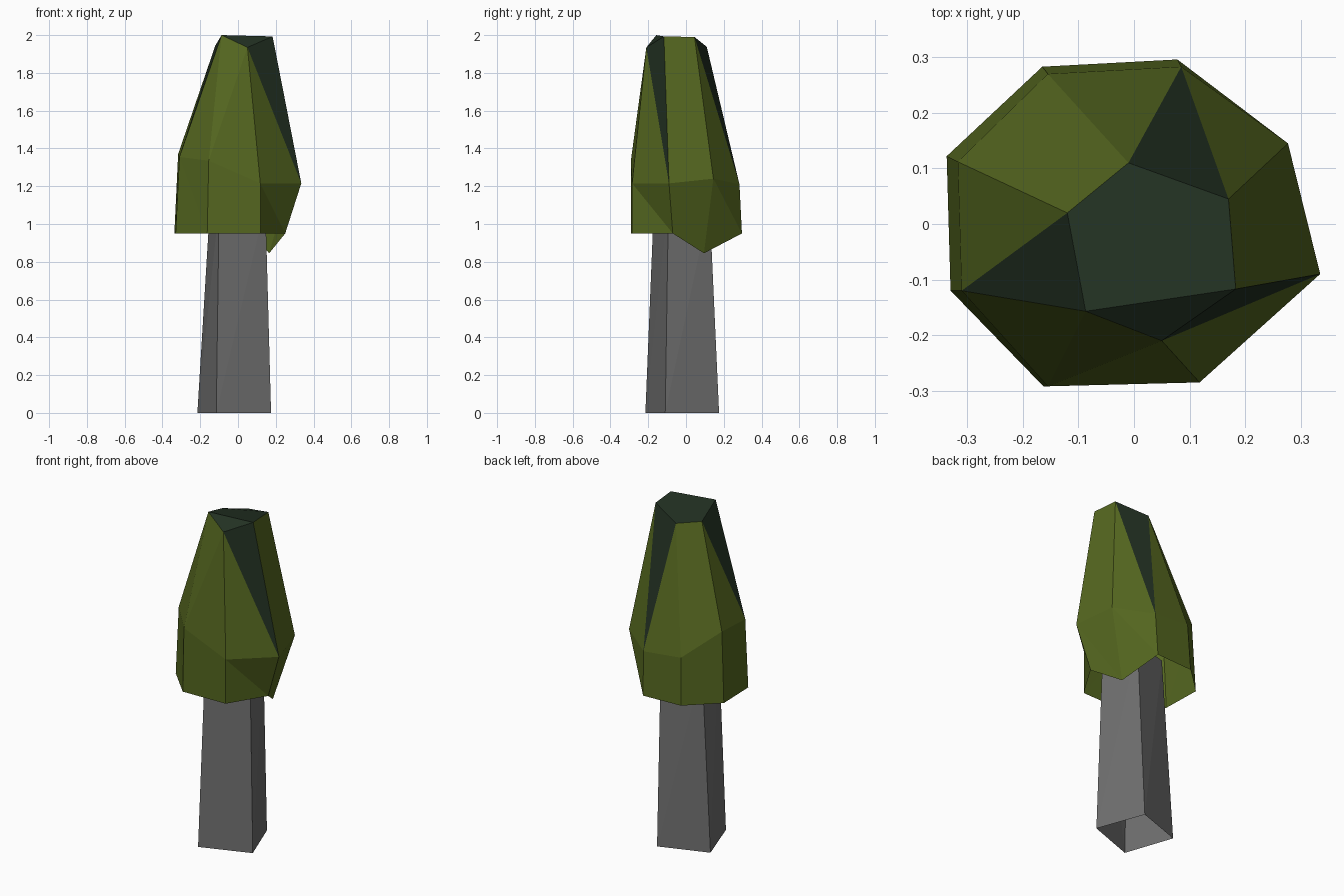
import bpy, bmesh

if "Cube" in bpy.data.objects:
    bpy.data.objects.remove(bpy.data.objects["Cube"])


def material(name, rgb):
    mat = bpy.data.materials.new(name)
    mat.diffuse_color = (*rgb, 1)
    mat.use_nodes = True
    mat.node_tree.nodes["Principled BSDF"].inputs["Base Color"].default_value = mat.diffuse_color
    return mat


def build(name, rings, extra_faces, mats):
    """Skin matching rings of points; extra_faces = [(vertex keys, material index)]."""
    bm = bmesh.new()
    vs = [[bm.verts.new(p) for p in ring] for ring in rings]
    for keys, mat_index in extra_faces:
        f = bm.faces.new([vs[r][i] for r, i in keys])
        f.material_index = mat_index
    n = len(rings[0])
    for i in range(n):
        j = (i + 1) % n
        a, b = vs[0], vs[1]
        bm.faces.new((a[i], a[j], b[j]))
        bm.faces.new((a[i], b[j], b[i]))
    bmesh.ops.recalc_face_normals(bm, faces=bm.faces[:])
    mesh = bpy.data.meshes.new(name)
    bm.to_mesh(mesh)
    bm.free()
    for m in mats:
        mesh.materials.append(m)
    ob = bpy.data.objects.new(name, mesh)
    bpy.context.collection.objects.link(ob)
    return ob


leaf = material("leaf_green", (0.09, 0.135, 0.014))
dark = material("dark_green", (0.016, 0.030, 0.016))
bark = material("bark_grey", (0.16, 0.16, 0.16))

# Trunk: tapered four-sided tube, open at the base, ending inside the foliage
trunk_base = [(-.115, -.215, 0), (.175, -.11, 0), (.07, .175, 0), (-.215, .075, 0)]
trunk_top = [(-.10, -.17, 1.1), (.145, -.093, 1.1), (.08, .125, 1.1), (-.148, .06, 1.1)]
build("trunk", [trunk_base, trunk_top], [], [bark])

# Foliage: eight-sided hollow skirt, listed clockwise from the back
skirt = [(.078, .296, .95), (.165, .095, .845), (.25, -.07, .95), (.118, -.285, .95),
         (-.163, -.292, .95), (-.33, -.12, .95), (-.337, .122, .95), (-.165, .283, .95)]
waist = [(.085, .283, 1.21), (.277, .145, 1.24), (.335, -.09, 1.215), (.118, -.285, 1.215),
         (-.155, -.292, 1.335), (-.31, -.12, 1.355), (-.317, .112, 1.37), (-.155, .27, 1.23)]
crown = [(-.01, .11, 1.938), (.17, .045, 1.99), (.183, -.117, 1.993),
         (.05, -.21, 1.935), (-.087, -.157, 2.0), (-.12, .02, 1.945)]

# Upper facets: (crown indices, waist indices, material), dark ones are the cut faces
facets = [((0, 1), (0,), 1), ((1,), (1, 0), 0), ((1, 2), (2, 1), 0), ((2, 3), (2,), 1),
          ((3,), (3, 2), 0), ((3,), (4, 3), 0), ((3, 4), (4,), 0), ((4,), (5, 4), 0),
          ((4, 5), (5,), 1), ((5,), (6, 5), 0), ((5, 0), (7, 6), 0), ((0,), (0, 7), 0),
          ((0, 1, 2, 4, 5), (), 1), ((2, 3, 4), (), 1)]
upper = [([(2, i) for i in c] + [(1, i) for i in w], m) for c, w, m in facets]
build("foliage", [waist[::-1], skirt[::-1], crown],
      [([(0, 7 - i) if r == 1 else (r, i) for r, i in keys], m) for keys, m in upper],
      [leaf, dark])
